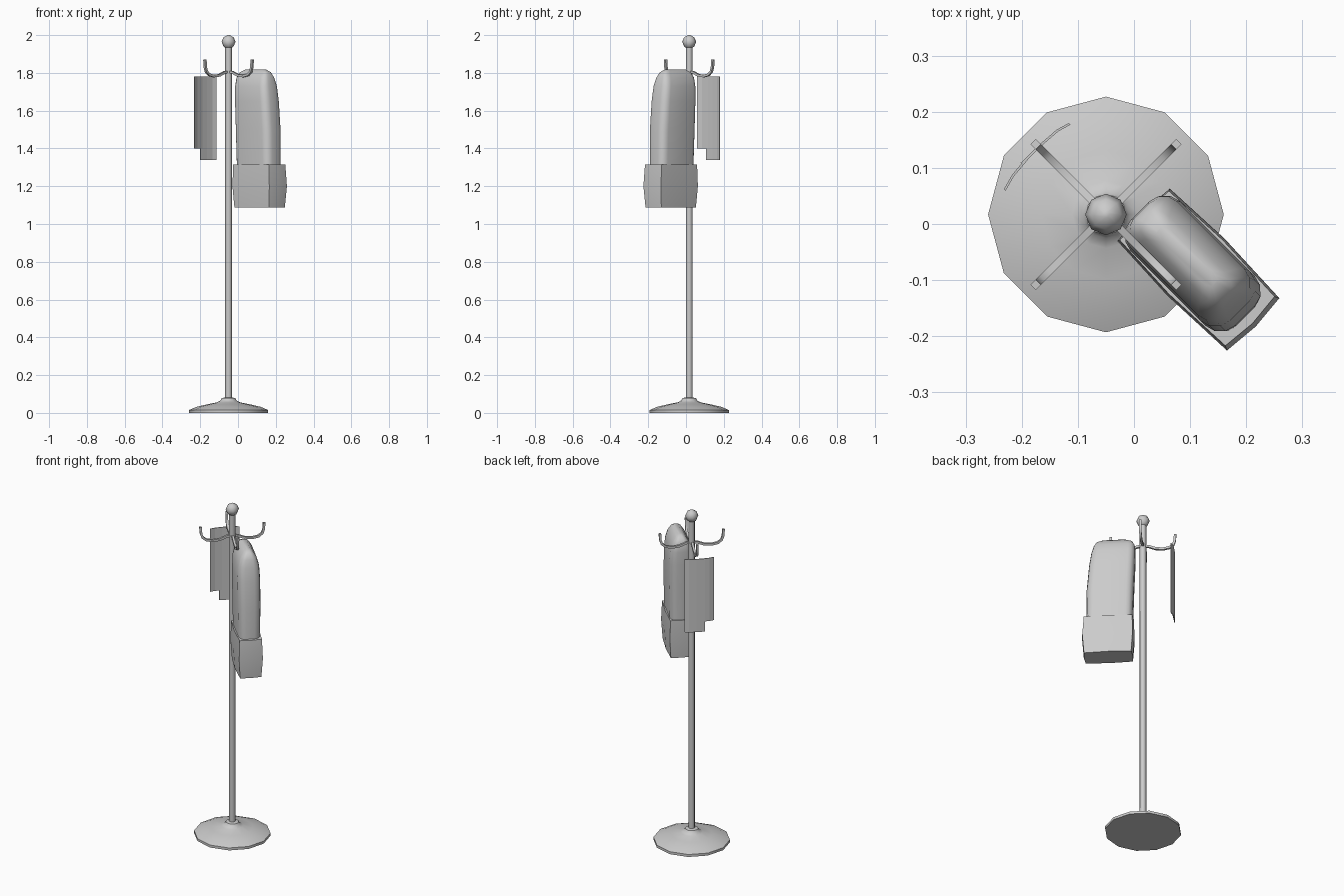
import bpy, math
from mathutils import Vector

if "Cube" in bpy.data.objects:
    bpy.data.objects.remove(bpy.data.objects["Cube"])

PX, PY = -0.05, 0.017          # pole position
R = math.sqrt(0.5)

grey = bpy.data.materials.new("light grey")
grey.diffuse_color = (0.6, 0.6, 0.6, 1)
grey.use_nodes = True
grey.node_tree.nodes["Principled BSDF"].inputs["Base Color"].default_value = grey.diffuse_color


def make(name, verts, faces, smooth=None):
    me = bpy.data.meshes.new(name)
    me.from_pydata(verts, [], faces)
    ob = bpy.data.objects.new(name, me)
    bpy.context.collection.objects.link(ob)
    me.materials.append(grey)
    bpy.ops.object.select_all(action='DESELECT')
    ob.select_set(True)
    bpy.context.view_layer.objects.active = ob
    bpy.ops.object.mode_set(mode='EDIT')
    bpy.ops.mesh.select_all(action='SELECT')
    bpy.ops.mesh.normals_make_consistent(inside=False)
    bpy.ops.object.mode_set(mode='OBJECT')
    if smooth:
        bpy.ops.object.shade_smooth_by_angle(angle=math.radians(smooth))
    return ob


def loft(name, rings, smooth=None):
    """Skin equal-sized rings and cap both ends."""
    n = len(rings[0])
    verts = [v for ring in rings for v in ring]
    faces = [(k * n + i, k * n + (i + 1) % n, (k + 1) * n + (i + 1) % n, (k + 1) * n + i)
             for k in range(len(rings) - 1) for i in range(n)]
    faces += [tuple(range(n)), tuple(range(len(verts) - n, len(verts)))]
    return make(name, verts, faces, smooth)


def lathe(name, profile, sides, smooth):
    rings = [[(PX + r * math.cos(2 * math.pi * i / sides),
               PY + r * math.sin(2 * math.pi * i / sides), z) for i in range(sides)]
             for r, z in profile]
    return loft(name, rings, smooth)


def diag(s, t, z):
    """s runs outward to the front right, t sideways, both from the pole."""
    return (PX + (s + t) * R, PY + (t - s) * R, z)


# stand
lathe("base", [(.21, 0), (.21, .015), (.17, .032), (.115, .045), (.06, .056),
               (.042, .066), (.036, .078), (.018, .082)], 12, 40)
lathe("pole", [(.018, .07), (.018, 1.95)], 8, 50)
lathe("knob", [(.012, 1.929), (.027, 1.94), (.037, 1.965), (.027, 1.988), (.006, 2.0)], 8, 60)

# four hooks with a square section
path = [(.005, 1.806), (.03, 1.803), (.07, 1.787), (.11, 1.783), (.145, 1.79),
        (.166, 1.807), (.174, 1.83), (.177, 1.87)]
h = .0065
for k in range(4):
    a = math.radians(45 + 90 * k)
    out, side = Vector((math.cos(a), math.sin(a), 0)), Vector((-math.sin(a), math.cos(a), 0))
    rings = []
    for i, (r, z) in enumerate(path):
        p, q = path[max(i - 1, 0)], path[min(i + 1, len(path) - 1)]
        d = Vector((q[0] - p[0], q[1] - p[1])).normalized()
        nrm = out * -d.y + Vector((0, 0, d.x))
        c = Vector((PX, PY, z)) + out * r
        rings.append([c + side * u * h + nrm * v * h
                      for u, v in ((-1, -1), (1, -1), (1, 1), (-1, 1))])
    loft(f"hook_{k + 1}", rings, 40)


# hanging bag: rounded upper body
def rounded(z, s0, s1, t0, t1, c):
    cs, ct = c * (s1 - s0) * .5, c * (t1 - t0)
    pts = []
    for sx, tx, a0 in ((s1 - cs, t1 - ct, 0), (s0 + cs, t1 - ct, 90),
                       (s0 + cs, t0 + ct, 180), (s1 - cs, t0 + ct, 270)):
        for j in range(4):
            a = math.radians(a0 + 30 * j)
            pts.append(diag(sx + cs * math.cos(a), tx + ct * math.sin(a), z))
    return pts


body = [(1.30, .052, .305, -.012, .106), (1.5, .046, .303, -.015, .110),
        (1.65, .04, .29, -.015, .110), (1.73, .038, .278, -.011, .106),
        (1.775, .04, .266, .002, .094), (1.803, .052, .253, .02, .077),
        (1.818, .085, .225, .036, .062)]
loft("bag_body", [rounded(*b, .3) for b in body], 60)


# boxy lower part with slightly bulged ends
def boxed(z, s0, s1, t0, t1):
    m = (t0 + t1) / 2
    return [diag(*p, z) for p in ((s1, t0), (s1 + .006, m), (s1, t1), (.18, t1 + .006),
                                  (s0, t1), (s0 - .005, m), (s0, t0), (.18, t0 - .006))]


loft("bag_bottom", [boxed(1.087, .056, .315, -.012, .106), boxed(1.2, .048, .324, -.019, .113),
                    boxed(1.315, .05, .316, -.015, .109)], 30)


# folded cloth on the back left hook
def cloth(name, pts, low):
    n = len(pts)
    off = Vector((-.003, .003))
    outer = [(x + off.x, y + off.y) for x, y in reversed(pts)]
    ring = list(pts) + outer
    loft(name, [[(x, y, z) for x, y in ring] for z in (low, 1.78)])


cloth("cloth_short_end", [(-.229, .059), (-.214, .085), (-.188, .116)], 1.4)
cloth("cloth_long_end", [(-.199, .106), (-.165, .139), (-.135, .165), (-.113, .177)], 1.34)
